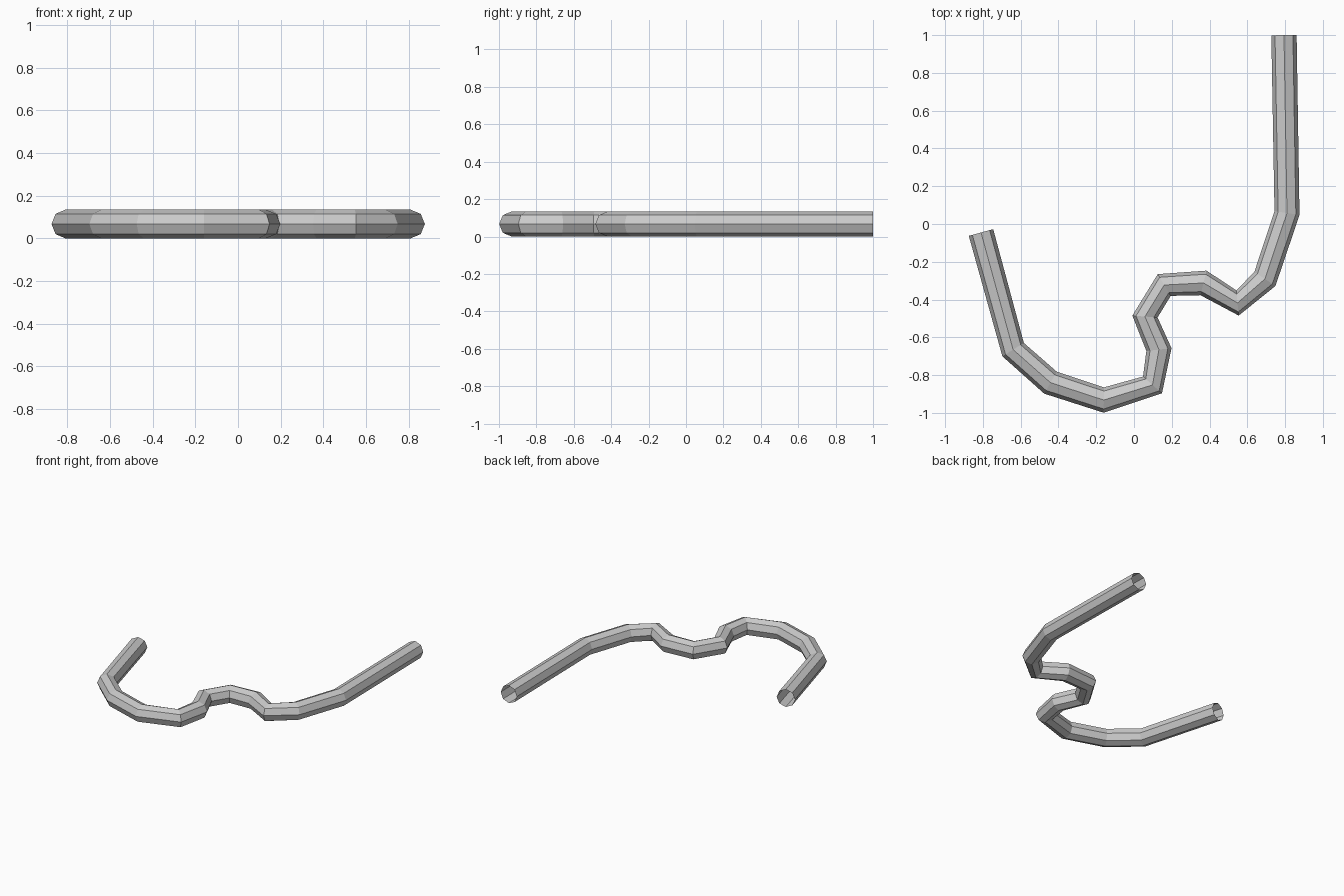
import bpy, bmesh, math
from mathutils import Vector

cube = bpy.data.objects.get("Cube")
if cube:
    bpy.data.objects.remove(cube, do_unlink=True)

RADIUS = 0.067
SIDES = 8

# Centre line of the bent tube, seen from above
PATH = [(-0.81, -0.045), (-0.64, -0.665), (-0.442, -0.84), (-0.16, -0.932),
        (0.098, -0.852), (0.132, -0.665), (0.058, -0.49), (0.16, -0.323),
        (0.368, -0.312), (0.548, -0.418), (0.693, -0.291), (0.81, 0.058),
        (0.794, 1.0)]
points = [Vector((x, y, RADIUS)) for x, y in PATH]

grey = bpy.data.materials.new("grey")
grey.use_nodes = True
colour = (0.6, 0.6, 0.6, 1)
grey.diffuse_color = colour
grey.node_tree.nodes["Principled BSDF"].inputs["Base Color"].default_value = colour


def ring(bm, i):
    """Octagonal section across the path, halving the bend at each joint."""
    tangent = Vector((0, 0, 0))
    if i > 0:
        tangent += (points[i] - points[i - 1]).normalized()
    if i < len(points) - 1:
        tangent += (points[i + 1] - points[i]).normalized()
    up = Vector((0, 0, 1))
    side = tangent.normalized().cross(up)
    angles = [math.tau * k / SIDES for k in range(SIDES)]
    return [bm.verts.new(points[i] + RADIUS * (side * math.cos(a) + up * math.sin(a)))
            for a in angles]


# Bent tube with open ends
bm = bmesh.new()
rings = [ring(bm, i) for i in range(len(points))]
for a, b in zip(rings, rings[1:]):
    for k in range(SIDES):
        n = (k + 1) % SIDES
        bm.faces.new((a[k], b[k], b[n], a[n]))
bmesh.ops.recalc_face_normals(bm, faces=bm.faces)

mesh = bpy.data.meshes.new("bent_tube")
bm.to_mesh(mesh)
bm.free()
mesh.materials.append(grey)
tube = bpy.data.objects.new("bent_tube", mesh)
bpy.context.collection.objects.link(tube)
